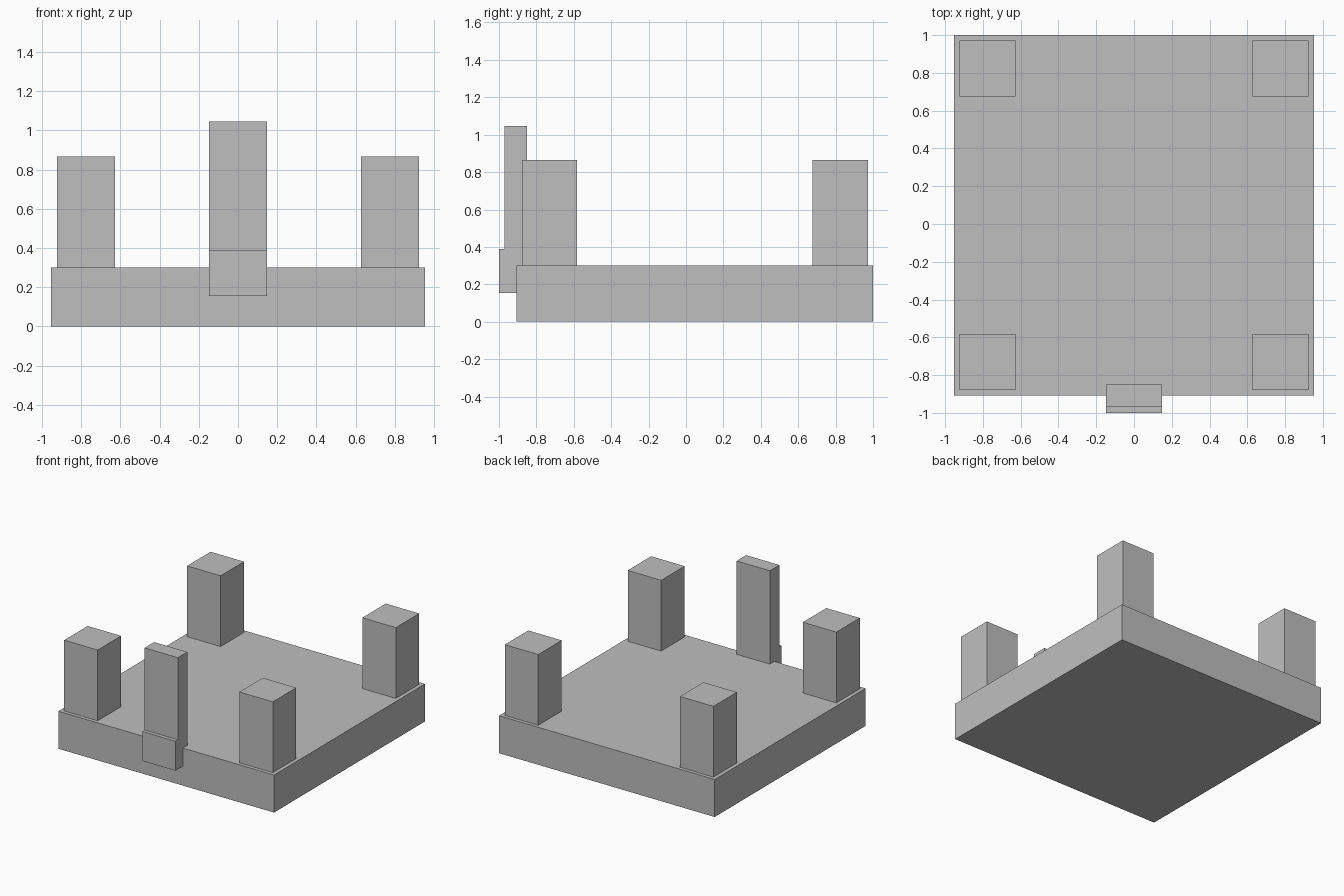
import bpy

cube = bpy.data.objects.get("Cube")
if cube:
    bpy.data.objects.remove(cube, do_unlink=True)

# Single plain grey
GREY = (0.52, 0.52, 0.52, 1.0)
grey = bpy.data.materials.new("plain grey")
grey.use_nodes = True
grey.diffuse_color = GREY
grey.node_tree.nodes["Principled BSDF"].inputs["Base Color"].default_value = GREY


def box(name, x, y, z):
    """Axis-aligned box from (min, max) ranges."""
    ranges = (x, y, z)
    centre = [(a + b) / 2 for a, b in ranges]
    size = [b - a for a, b in ranges]
    bpy.ops.mesh.primitive_cube_add(size=1, location=centre)
    obj = bpy.context.object
    obj.name = name
    obj.scale = size
    bpy.ops.object.transform_apply(location=False, rotation=False, scale=True)
    obj.data.materials.append(grey)
    return obj


# Base slab
SLAB_TOP = 0.30
box("base_slab", (-0.954, 0.954), (-0.907, 1.0), (0, SLAB_TOP))

# Four corner posts
POST = 0.296
for end, y in (("front", -0.878), ("back", 0.676)):
    for side, x in (("left", 0.627), ("right", -0.627 - POST)):
        box(f"{end}_{side}_post", (x, x + POST), (y, y + POST), (SLAB_TOP, 0.866))

# Upright panel at the front edge, held by a bracket on the slab face
HALF = 0.147
box("front_upright", (-HALF, HALF), (-0.97, -0.85), (SLAB_TOP, 1.047))
box("front_bracket", (-HALF, HALF), (-1.0, -0.907), (0.154, 0.39))
